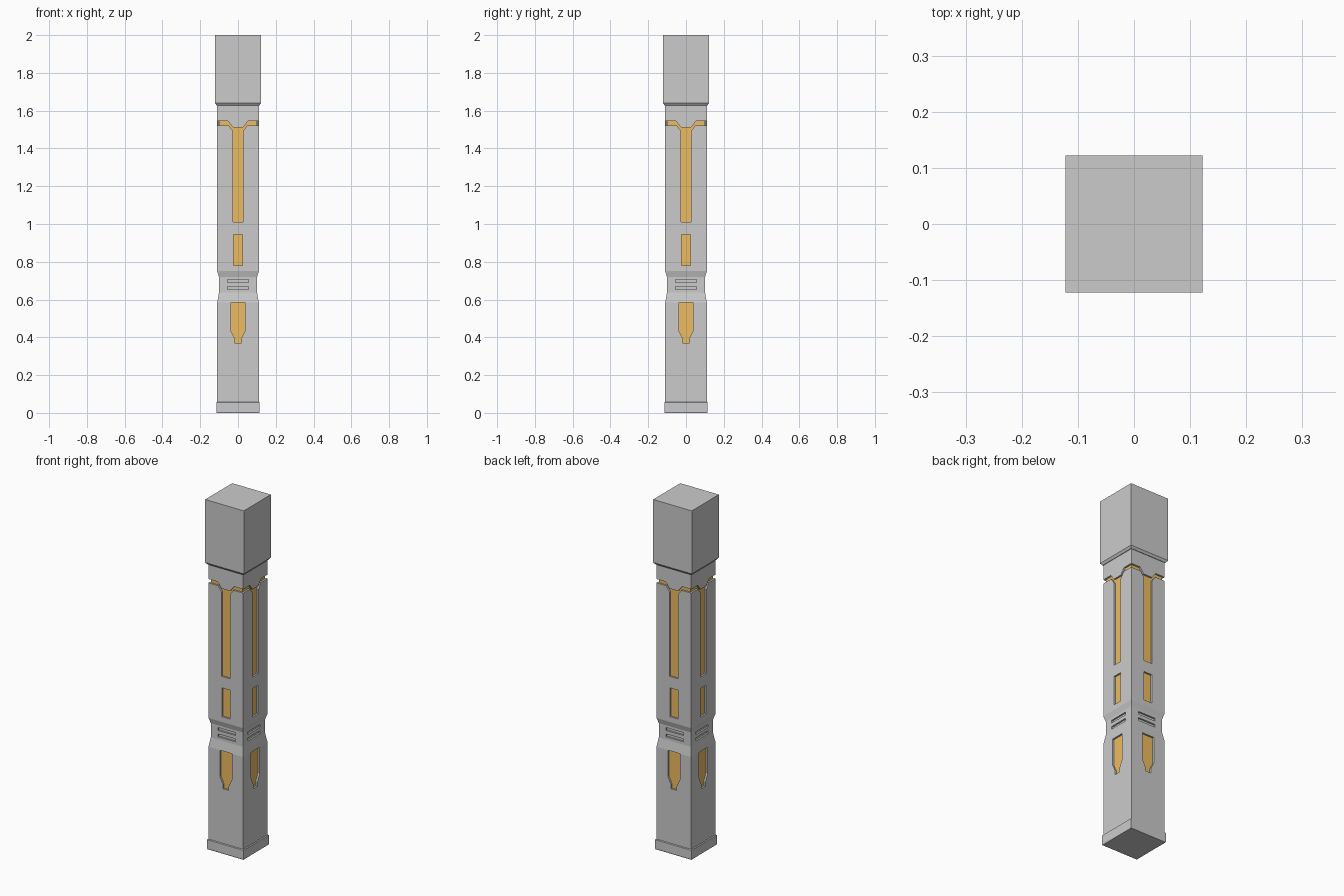
import bpy, bmesh, math
from mathutils import Matrix

if "Cube" in bpy.data.objects:
    bpy.data.objects.remove(bpy.data.objects["Cube"])

gold = bpy.data.materials.new("gold")
gold.diffuse_color = (0.85, 0.5, 0.12, 1)
gold.use_nodes = True
gold.node_tree.nodes["Principled BSDF"].inputs["Base Color"].default_value = gold.diffuse_color


def finish(name, bm, mat=None):
    bmesh.ops.recalc_face_normals(bm, faces=bm.faces[:])
    me = bpy.data.meshes.new(name)
    bm.to_mesh(me)
    bm.free()
    ob = bpy.data.objects.new(name, me)
    bpy.context.scene.collection.objects.link(ob)
    if mat:
        me.materials.append(mat)
    return ob


def square_loft(name, profile, mat=None):
    """Stack square sections given as (half width, z)."""
    bm = bmesh.new()
    rings = [[bm.verts.new((sx * h, sy * h, z))
              for sx, sy in ((-1, -1), (1, -1), (1, 1), (-1, 1))]
             for h, z in profile]
    for a, b in zip(rings, rings[1:]):
        for i in range(4):
            j = (i + 1) % 4
            bm.faces.new((a[i], a[j], b[j], b[i]))
    bm.faces.new(rings[0][::-1])
    bm.faces.new(rings[-1])
    return finish(name, bm, mat)


def add_prism(bm, half_outline, inner):
    """Cutter prism on the front side; outline is mirrored in x."""
    outline = half_outline + [(-x, z) for x, z in reversed(half_outline)]
    front = [bm.verts.new((x, -0.14, z)) for x, z in outline]
    back = [bm.verts.new((x, -inner, z)) for x, z in outline]
    bm.faces.new(front)
    bm.faces.new(back[::-1])
    n = len(outline)
    for i in range(n):
        j = (i + 1) % n
        bm.faces.new((front[i], back[i], back[j], front[j]))


# Main shaft with narrowed neck
shaft = square_loft("shaft", [(0.11, 0.03), (0.11, 0.585), (0.101, 0.638),
                              (0.101, 0.72), (0.11, 0.75), (0.11, 1.635)])

# Recess outlines: right half, from bottom to top
long_panel = [(0.027, 1.01), (0.027, 1.492), (0.049, 1.522), (0.14, 1.522),
              (0.14, 1.544), (0.052, 1.544), (0.027, 1.512)]
small_panel = [(0.025, 0.78), (0.025, 0.945)]
lower_panel = [(0.018, 0.37), (0.018, 0.395), (0.038, 0.435), (0.038, 0.585)]

# Cut the same recesses into all four sides
for k in range(4):
    bm = bmesh.new()
    for outline in (long_panel, small_panel, lower_panel):
        add_prism(bm, outline, 0.098)
    for z in (0.662, 0.698):
        add_prism(bm, [(0.055, z - 0.008), (0.055, z + 0.008)], 0.092)
    bm.transform(Matrix.Rotation(k * math.pi / 2, 4, 'Z'))
    cutter = finish("recess_cutter", bm)
    cutter.hide_render = True
    mod = shaft.modifiers.new("recess", 'BOOLEAN')
    mod.operation = 'DIFFERENCE'
    mod.solver = 'EXACT'
    mod.object = cutter
    bpy.context.view_layer.objects.active = shaft
    bpy.ops.object.modifier_apply(modifier=mod.name)
    bpy.data.objects.remove(cutter)

# Gold cores showing through the recesses
square_loft("upper_core", [(0.1, 0.77), (0.1, 1.56)], gold)
square_loft("lower_core", [(0.1, 0.36), (0.1, 0.588)], gold)

# Foot and head block
square_loft("foot", [(0.113, 0), (0.115, 0.006), (0.115, 0.055), (0.11, 0.058)])
square_loft("head_block", [(0.113, 1.628), (0.122, 1.64), (0.122, 2.0)])
